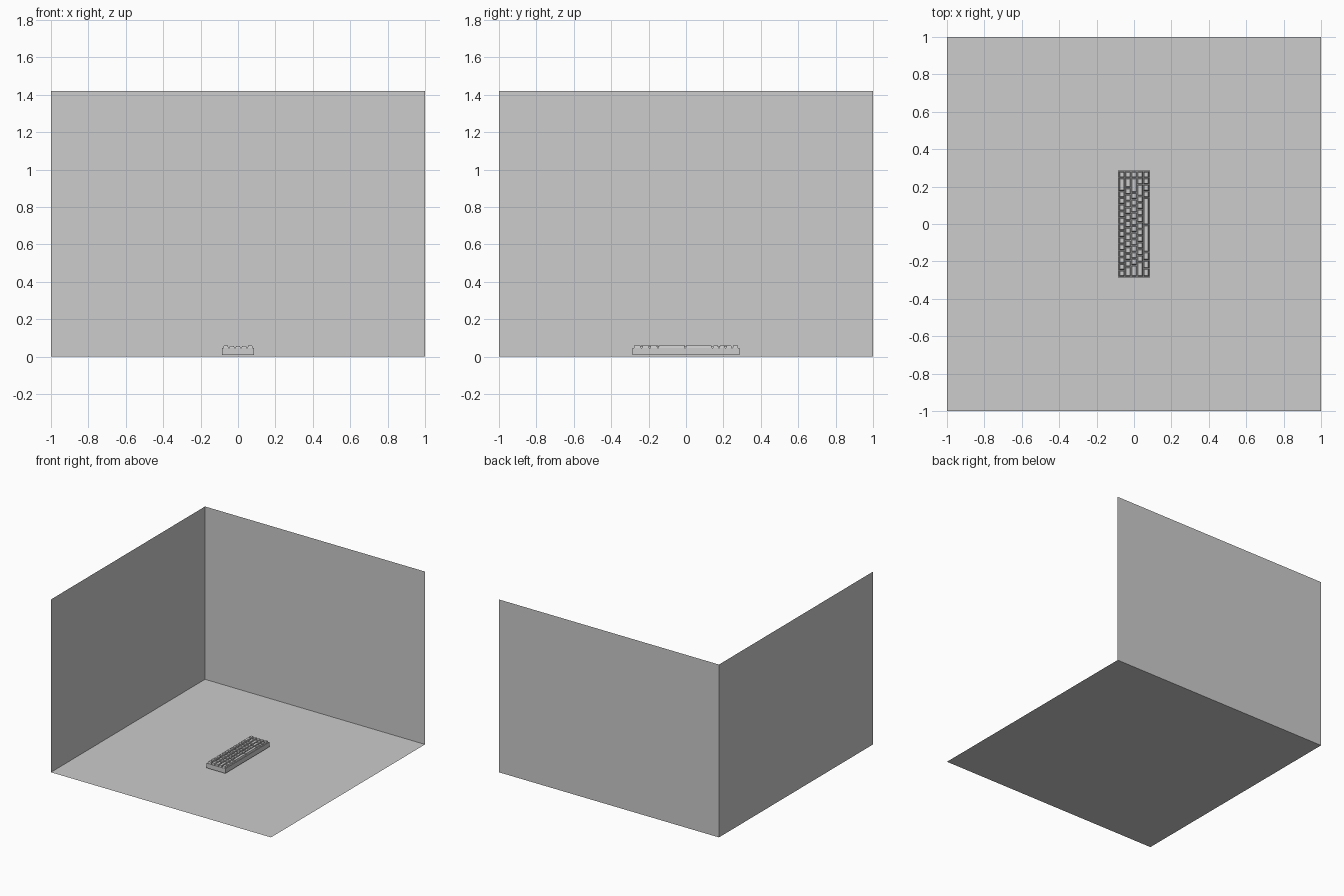
import bpy, bmesh

if "Cube" in bpy.data.objects:
    bpy.data.objects.remove(bpy.data.objects["Cube"])

# one plain grey for everything
grey = bpy.data.materials.new("light_grey")
grey.diffuse_color = (0.604, 0.604, 0.604, 1)
grey.use_nodes = True
grey.node_tree.nodes["Principled BSDF"].inputs["Base Color"].default_value = grey.diffuse_color


def make_object(name, bm):
    mesh = bpy.data.meshes.new(name)
    bm.to_mesh(mesh)
    bm.free()
    mesh.materials.append(grey)
    obj = bpy.data.objects.new(name, mesh)
    bpy.context.collection.objects.link(obj)
    return obj


def make_plane(name, corners):
    bm = bmesh.new()
    bm.faces.new([bm.verts.new(c) for c in corners])
    return make_object(name, bm)


def add_block(bm, x0, x1, y0, y1, z0, z1, taper=0.0):
    # box whose top is inset by taper
    t = taper
    low = [bm.verts.new(p) for p in ((x0, y0, z0), (x1, y0, z0), (x1, y1, z0), (x0, y1, z0))]
    top = [bm.verts.new(p) for p in ((x0 + t, y0 + t, z1), (x1 - t, y0 + t, z1),
                                     (x1 - t, y1 - t, z1), (x0 + t, y1 - t, z1))]
    bm.faces.new(low[::-1])
    bm.faces.new(top)
    for i in range(4):
        j = (i + 1) % 4
        bm.faces.new((low[i], low[j], top[j], top[i]))


# room: floor and two walls, open thin planes
H = 1.42
make_plane("floor", [(-1, -1, 0), (1, -1, 0), (1, 1, 0), (-1, 1, 0)])
make_plane("back_wall", [(-1, 1, 0), (1, 1, 0), (1, 1, H), (-1, 1, H)])
make_plane("left_wall", [(-1, -1, 0), (-1, 1, 0), (-1, 1, H), (-1, -1, H)])

# keyboard case: solid body with a low rim around the key bed
HX, HY = 0.085, 0.286
RIM = 0.004
bm = bmesh.new()
add_block(bm, -HX, HX, -HY, HY, 0.008, 0.040)
for s in (-1, 1):
    xa, xb = sorted((s * HX, s * (HX - RIM)))
    add_block(bm, xa, xb, -HY, HY, 0.040, 0.047)
    ya, yb = sorted((s * HY, s * (HY - RIM)))
    add_block(bm, -HX + RIM, HX - RIM, ya, yb, 0.040, 0.047)
make_object("keyboard_case", bm)

# keycaps: widths in key units for each row, running along +y
rows = [
    [1] * 13 + [2, 1],
    [1.5] + [1] * 12 + [1.5, 1],
    [1.75] + [1] * 11 + [2.25, 1],
    [2.25] + [1] * 10 + [1.75, 1, 1],
    [1.25] * 3 + [4.125, 4.125] + [1] * 4,
]
tops = [0.061, 0.058, 0.057, 0.058, 0.060]
KX = 2 * (HX - RIM) / 5
KY = 2 * (HY - RIM) / 16
GAP = 0.0015
bm = bmesh.new()
for r, widths in enumerate(rows):
    x = -HX + RIM + r * KX
    y = -HY + RIM
    for w in widths:
        add_block(bm, x + GAP, x + KX - GAP, y + GAP, y + w * KY - GAP, 0.042, tops[r], 0.004)
        y += w * KY
make_object("keycaps", bm)
